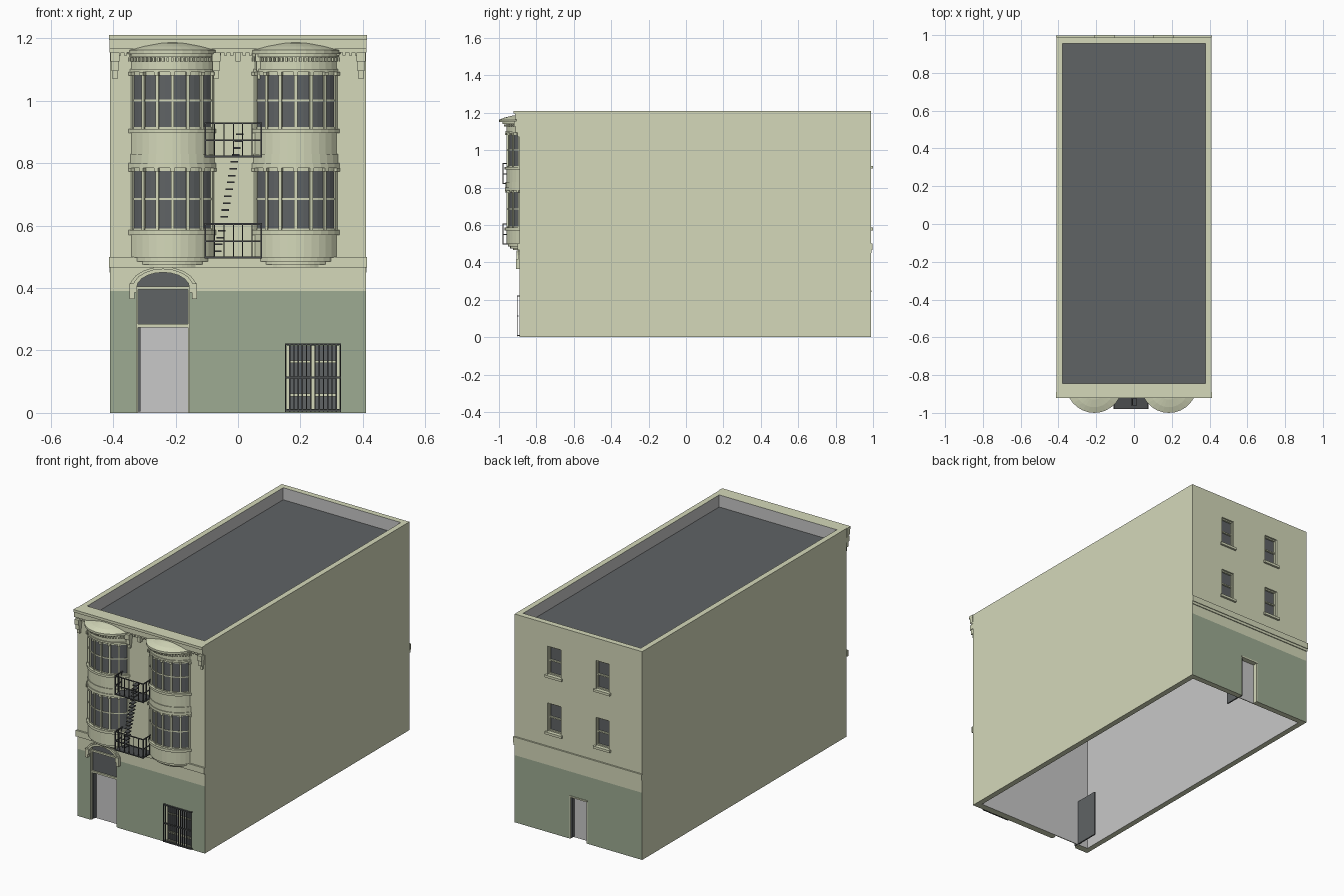
import bpy, bmesh, math
from mathutils import Matrix, Vector

if "Cube" in bpy.data.objects:
    bpy.data.objects.remove(bpy.data.objects["Cube"])


def material(name, r, g, b):
    m = bpy.data.materials.new(name)
    m.use_nodes = True
    m.diffuse_color = (r, g, b, 1)
    m.node_tree.nodes["Principled BSDF"].inputs["Base Color"].default_value = (r, g, b, 1)
    return m


cream = material("cream plaster", .66, .69, .49)
green = material("green paint", .34, .41, .29)
dark = material("dark slate", .115, .125, .13)
grey = material("light grey", .58, .58, .58)
iron = material("black iron", .07, .075, .077)

FRONT, BACK, SIDE, TOP, GREEN_TOP = -.89, .988, .41, 1.21, .39


def finish(name, bm, *mats):
    bmesh.ops.recalc_face_normals(bm, faces=bm.faces)
    mesh = bpy.data.meshes.new(name)
    bm.to_mesh(mesh)
    bm.free()
    for m in mats:
        mesh.materials.append(m)
    ob = bpy.data.objects.new(name, mesh)
    bpy.context.collection.objects.link(ob)
    return ob


def add_box(bm, x0, x1, y0, y1, z0, z1, turn=0):
    centre = Matrix.Translation(((x0 + x1) / 2, (y0 + y1) / 2, (z0 + z1) / 2))
    size = Matrix.Diagonal((x1 - x0, y1 - y0, z1 - z0, 1))
    bmesh.ops.create_cube(bm, size=1, matrix=centre @ Matrix.Rotation(turn, 4, 'Z') @ size)


def boxes(name, mat, *dims):
    bm = bmesh.new()
    for d in dims:
        add_box(bm, *d)
    return finish(name, bm, mat)


def add_prism(bm, outline, y0, y1):
    face = bm.faces.new([bm.verts.new((x, y0, z)) for x, z in outline])
    out = bmesh.ops.extrude_face_region(bm, geom=[face])
    for v in out["geom"]:
        if isinstance(v, bmesh.types.BMVert):
            v.co.y = y1


def arch(rx, rz, base=.4, n=10):
    return [(DOOR_X - rx * math.cos(math.pi * i / n), base + rz * math.sin(math.pi * i / n))
            for i in range(n + 1)]


DOOR_X, DOOR_R = -.24, .085
WINDOWS = [(x, z) for x in (-.155, .155) for z in (.585, .915)]
WIN_W, WIN_H = .042, .165

# Building shell, hollow below and sunk behind a parapet above; openings stop at a thin lining
shell = boxes("building_shell", cream, (-SIDE, SIDE, FRONT, BACK, 0, TOP))
hollows = boxes("hollow_cutter", cream, (-.378, .378, -.85, .955, -.1, 1.1),
                (-.378, .378, -.845, .955, 1.14, 1.4))
bm = bmesh.new()
add_prism(bm, [(DOOR_X - DOOR_R, -.1)] + arch(DOOR_R, .05) + [(DOOR_X + DOOR_R, -.1)], -1, -.855)
add_box(bm, .155, .325, -1, -.855, .012, .215)
add_box(bm, -.058, .058, .96, 1.1, -.1, .25)
for x, z in WINDOWS:
    add_box(bm, x - WIN_W, x + WIN_W, .96, 1.1, z, z + WIN_H)
openings = finish("opening_cutter", bm, cream)
for cutter in (hollows, openings):
    cutter.hide_render = True
    mod = shell.modifiers.new("cut", 'BOOLEAN')
    mod.operation, mod.solver, mod.object = 'DIFFERENCE', 'EXACT', cutter
bpy.context.view_layer.update()
cut_mesh = bpy.data.meshes.new_from_object(shell.evaluated_get(bpy.context.evaluated_depsgraph_get()))
shell.modifiers.clear()
shell.data = cut_mesh
for cutter in (hollows, openings):
    bpy.data.objects.remove(cutter)

# Shell colours by place and direction
cut_mesh.materials.clear()
for m in (cream, green, dark, grey):
    cut_mesh.materials.append(m)
bm = bmesh.new()
bm.from_mesh(cut_mesh)
bmesh.ops.bisect_plane(bm, geom=bm.verts[:] + bm.edges[:] + bm.faces[:],
                       plane_co=(0, 0, GREEN_TOP), plane_no=(0, 0, 1))
bm.normal_update()
for f in bm.faces:
    c = f.calc_center_median()
    inside = abs(c.x) < .38 and -.858 < c.y < .962
    f.material_index = 0
    if inside and f.normal.z > .9 and 1.1 < c.z < 1.2:
        f.material_index = 2
    elif inside and .02 < c.z < 1.2:
        f.material_index = 3
    elif c.z < GREEN_TOP and abs(f.normal.y) > .9 and not FRONT + .01 < c.y < BACK - .01:
        f.material_index = 1
bm.to_mesh(cut_mesh)
bm.free()

# Cornice, string course and brackets
boxes("front_cornice", cream, (-.413, .413, -.922, FRONT, 1.195, TOP),
      (-.412, .412, -.915, FRONT, 1.165, 1.195), (-.411, .411, -.905, FRONT, 1.155, 1.165))
boxes("cornice_dentils", cream, *[(x * .02 - .005, x * .02 + .005, -.903, FRONT, 1.145, 1.157)
                                  for x in range(-20, 21)])
brackets = []
for x in (-.394, -.07, .07, .394):
    for drop, out in ((1.125, .03), (1.095, .022), (1.07, .012)):
        w = .004 + out / 3
        brackets.append((x - w, x + w, FRONT - out, FRONT, drop, 1.155))
boxes("cornice_brackets", cream, (-.008, .008, -.91, FRONT, 1.125, 1.155), *brackets)
boxes("string_courses", cream, (-.413, .413, -.9, FRONT, .465, .5),
      (-.413, .413, BACK, .997, .465, .5), (-.412, .412, BACK, .993, .45, .465))


# Bow-fronted bays
def arc(cx, half, depth, n=12):
    r = (half * half + depth * depth) / (2 * depth)
    a = math.asin(min(1, half / r))
    for i in range(n + 1):
        t = a * (2 * i / n - 1)
        yield Vector((cx + r * math.sin(t), FRONT - depth + r - r * math.cos(t))), t


def add_loft(bm, cx, rings):
    loops = [[bm.verts.new((p.x, p.y, z)) for p, t in arc(cx, half, depth)]
             for z, half, depth in rings]
    for low, high in zip(loops, loops[1:]):
        for i in range(len(low)):
            j = (i + 1) % len(low)
            bm.faces.new((low[i], low[j], high[j], high[i]))
    bm.faces.new(loops[0])
    bm.faces.new(loops[-1])


GLASS = [(.585, .785), (.91, 1.092)]
BANDS = [(.465, .475, .085, .035), (.475, .485, .105, .05), (.485, .497, .122, .062),
         (.497, .57, .131, .07), (.57, .585, .14, .08), (*GLASS[0], .125, .062),
         (.785, .8, .14, .078), (.8, .83, .135, .074), (.83, .897, .131, .07),
         (.897, .91, .14, .08), (*GLASS[1], .125, .062), (1.092, 1.102, .136, .076),
         (1.102, 1.14, .131, .07), (1.14, 1.15, .138, .092), (1.15, 1.162, .144, .11)]
CAP = [(1.174, .1, .08), (1.184, .05, .04), (1.188, .015, .01)]

for side, cx in (("right", -.21), ("left", .185)):
    bm = bmesh.new()
    rings = [(z, h, d) for z0, z1, h, d in BANDS for z in (z0, z1)]
    add_loft(bm, cx, rings + CAP)
    bmesh.ops.recalc_face_normals(bm, faces=bm.faces)
    for f in bm.faces:
        z = f.calc_center_median().z
        if abs(f.normal.z) < .5 and any(a < z < b for a, b in GLASS):
            f.material_index = 1
    finish(side + "_bay", bm, cream, dark)

    bm = bmesh.new()
    for z0, z1 in GLASS:
        mid = (z0 + z1) / 2
        for z, h in ((z0, .006), (mid - .003, .006), (z1 - .01, .01)):
            add_loft(bm, cx, [(z, .128, .065), (z + h, .128, .065)])
        for p, t in arc(cx, .127, .064, 6):
            add_box(bm, p.x - .005, p.x + .005, p.y - .005, p.y + .005, z0, z1, t)
            add_box(bm, p.x - .007, p.x + .007, p.y - .015, p.y + .01, z1 - .012, z1, t)
    finish(side + "_bay_window_frames", bm, cream)

    bm = bmesh.new()
    for p, t in arc(cx, .135, .08, 22):
        add_box(bm, p.x - .004, p.x + .004, p.y - .004, p.y + .008, 1.126, 1.138, t)
    finish(side + "_bay_dentils", bm, cream)

# Fire escape
X0, X1, Y0, T = -.105, .075, -.978, .0025
for level, z in (("lower", .495), ("upper", .818)):
    parts = [(X0, X1, Y0, FRONT, z, z + .006)]
    for h in (.055, .11):
        parts.append((X0, X1, Y0 - T, Y0 + T, z + h - T, z + h + T))
        for x in (X0, X1):
            parts.append((x - T, x + T, Y0, FRONT, z + h - T, z + h + T))
    for i in range(7):
        x = X0 + (X1 - X0) * i / 6
        w = T if i in (0, 6) else T * .6
        parts.append((x - w, x + w, Y0 - w, Y0 + w, z, z + .11))
    for x in (X0, X1):
        for y in (-.95, -.92):
            parts.append((x - T, x + T, y - T, y + T, z, z + .11))
    boxes(level + "_fire_escape_balcony", iron, *parts)
steps = 17
boxes("fire_escape_stairs", iron, *[
    (x - .012, x + .012, -.96, -.925, z, z + .005)
    for x, z in ((-.065 + .07 * i / steps, .515 + .375 * i / steps) for i in range(steps + 1))])

# Front doorway with fanlight
L, R = DOOR_X - DOOR_R, DOOR_X + DOOR_R
bm = bmesh.new()
add_prism(bm, [(L, .28)] + arch(DOOR_R, .05) + [(R, .28)], -.876, -.868)
finish("fanlight_glass", bm, dark)
bm = bmesh.new()
for rx, rz, out in ((.098, .062, .015), (.108, .068, .008)):
    add_prism(bm, arch(rx, rz) + arch(DOOR_R, .05)[::-1], FRONT - out, FRONT + .002)
for s in (-1, 1):
    for off, w, low in ((.095, .01, .385), (.1, .008, .365)):
        x = DOOR_X + s * off
        add_box(bm, x - w, x + w, -.908, FRONT, low, .415)
finish("door_arch_surround", bm, cream)
boxes("front_door_frame", cream, (L, R, -.885, -.864, .274, .284), (L, R, -.885, -.864, .395, .405),
      (L, L + .005, -.885, -.864, 0, .4), (R - .005, R, -.885, -.864, 0, .4))
boxes("front_door", dark, (L + .005, L + .013, -.88, -.71, .005, .274))

# Barred shop window
boxes("shop_window_glass", dark, (.155, .325, -.872, -.866, .012, .215))
boxes("shop_window_frame", cream, (.233, .245, -.882, -.866, .012, .215),
      (.155, .325, -.882, -.866, .052, .062), (.155, .325, -.88, -.866, .16, .168),
      (.155, .163, -.882, -.866, .012, .215), (.317, .325, -.882, -.866, .012, .215))
bars = [(x - .002, x + .002, -.902, -.898, .003, .223)
        for x in (.152 + .176 * i / 13 for i in range(14))]
rails = [(.15, .33, -.904, -.896, z, z + .006) for z in (.005, .11, .217)]
stays = [(x - .003, x + .003, -.9, FRONT, z, z + .006) for x in (.153, .327) for z in (.005, .217)]
boxes("shop_window_bars", iron, *bars, *rails, *stays)

# Rear windows
glass, frames, sills = [], [], []
for x, z in WINDOWS:
    a, b, top = x - WIN_W, x + WIN_W, z + WIN_H
    glass.append((a, b, .962, .968, z, top))
    for e in (a, b - .006):
        frames.append((e, e + .006, .963, .978, z, top))
    for h in (z, z + WIN_H / 2 - .004, top - .007):
        frames.append((a, b, .963, .978, h, h + .007))
    sills.append((a - .012, b + .012, .97, 1, z - .014, z))
boxes("rear_window_glass", dark, *glass)
boxes("rear_window_frames", cream, *frames)
boxes("rear_window_sills", cream, *sills)

# Rear doorway with the door standing open
boxes("rear_door_frame", cream, (-.058, -.052, .962, BACK, 0, .25), (.052, .058, .962, BACK, 0, .25),
      (-.058, .058, .962, .992, .242, .25))
boxes("rear_door", dark, (.044, .052, .86, .98, .005, .242))
